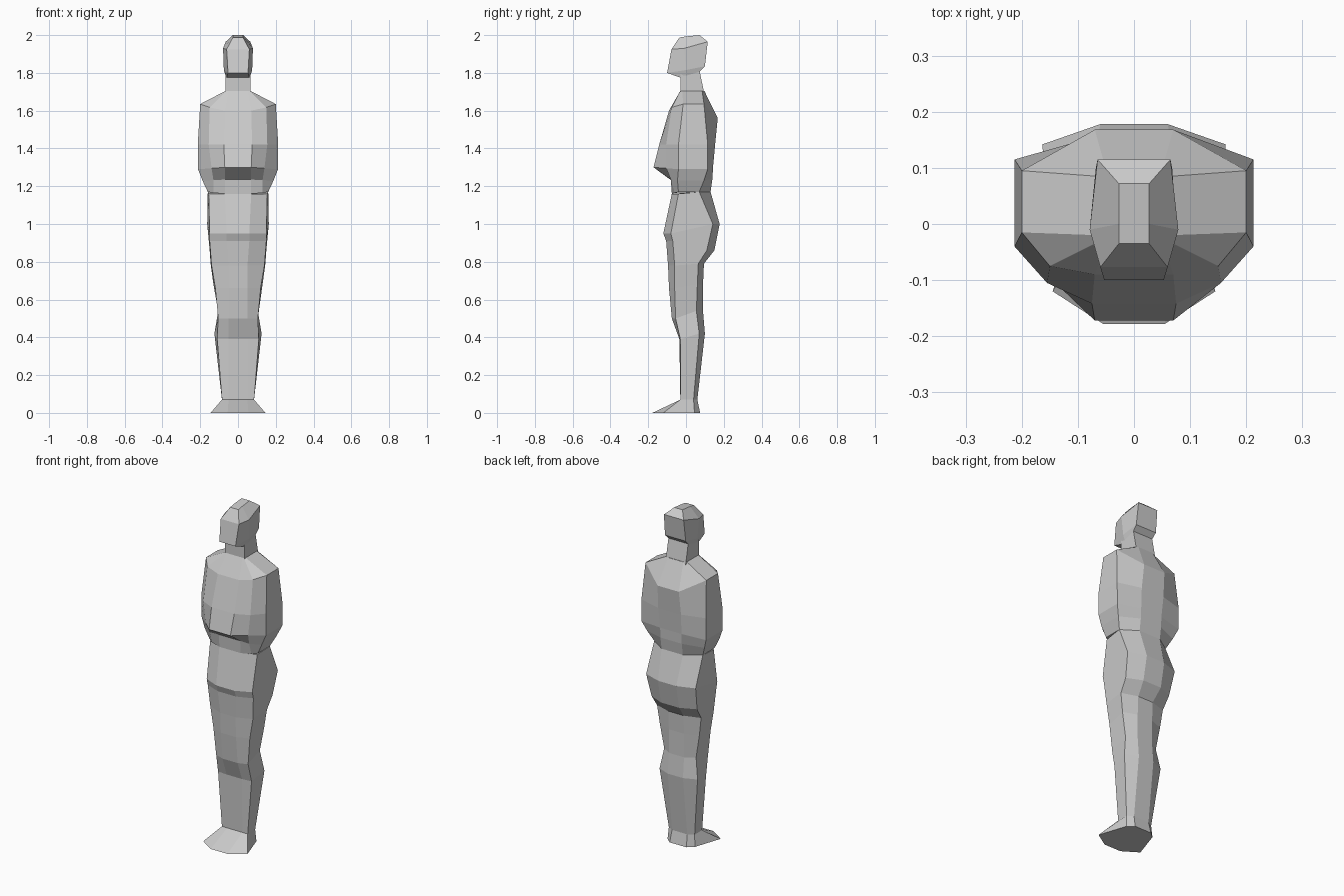
import bpy, bmesh


def loft(name, halves):
    """Skin a stack of mirrored half sections, each listed from front to back."""
    bm = bmesh.new()
    rings = []
    for half in halves:
        full = list(half) + [(-x, y, z) for x, y, z in reversed(half)]
        rings.append([bm.verts.new(p) for p in full])
    n = len(rings[0])
    for a, b in zip(rings, rings[1:]):
        for i in range(n):
            j = (i + 1) % n
            bm.faces.new((a[i], a[j], b[j], b[i]))
    bm.faces.new(rings[0])
    bm.faces.new(rings[-1])
    bmesh.ops.recalc_face_normals(bm, faces=bm.faces[:])
    mesh = bpy.data.meshes.new(name)
    bm.to_mesh(mesh)
    bm.free()
    obj = bpy.data.objects.new(name, mesh)
    bpy.context.collection.objects.link(obj)
    return obj


def leg_ring(zf, zb, xf, yf, wf, yc, wb, yd, yb):
    return [(xf, yf, zf), (wf, yc, zf), (wb, yd, zb), (xf, yb, zb)]


def torso_ring(zf, zs, zb, xf, yf, xc, yc, w, ys, yt, yb):
    return [(xf, yf, zf), (xc, yc, (zf + zs) / 2), (w, ys, zs), (w, yt, zs), (xf, yb, zb)]


# Feet, joined legs and hips
legs = [
    (0, 0, .055, -.178, .145, -.12, .09, .045, .075),
    (.07, .07, .05, -.03, .085, -.03, .085, .04, .06),
    (.39, .42, .05, -.035, .11, -.03, .125, .07, .10),
    (.50, .54, .05, -.075, .105, -.055, .105, .055, .09),
    (.66, .68, .05, -.09, .12, -.06, .13, .06, .09),
    (.78, .79, .05, -.095, .14, -.06, .145, .065, .095),
    (.91, .86, .06, -.105, .15, -.07, .15, .11, .15),
    (.95, 1.0, .06, -.12, .15, -.08, .163, .142, .178),
    (1.16, 1.17, .07, -.075, .155, -.04, .16, .07, .13),
]
loft("legs_and_hips", [leg_ring(*r) for r in legs])

# Torso with folded arms
torso = [
    (1.16, 1.17, 1.17, .07, -.075, .13, -.06, .16, -.04, .07, .13),
    (1.235, 1.23, 1.24, .07, -.08, .13, -.08, .188, -.045, .095, .14),
    (1.30, 1.29, 1.30, .07, -.172, .14, -.105, .212, -.04, .115, .143),
    (1.42, 1.42, 1.42, .075, -.142, .155, -.105, .213, -.04, .115, .154),
    (1.60, 1.635, 1.56, .07, -.09, .15, -.075, .20, -.015, .095, .168),
    (1.705, 1.705, 1.705, .05, -.03, .06, -.03, .065, -.02, .085, .097),
]
loft("torso_and_arms", [torso_ring(*r) for r in torso])

# Neck
loft("neck", [
    [(.065, -.03, 1.69), (.065, .097, 1.69)],
    [(.065, -.03, 1.82), (.065, .07, 1.82)],
])

# Head
loft("head", [
    [(.06, -.03, 1.775), (.065, .0, 1.785), (.065, .07, 1.805)],
    [(.053, -.10, 1.80), (.075, .0, 1.815), (.068, .10, 1.835)],
    [(.06, -.077, 1.925), (.079, -.01, 1.93), (.065, .115, 1.965)],
    [(.027, -.035, 1.987), (.027, .0, 1.993), (.027, .072, 2.0)],
])
